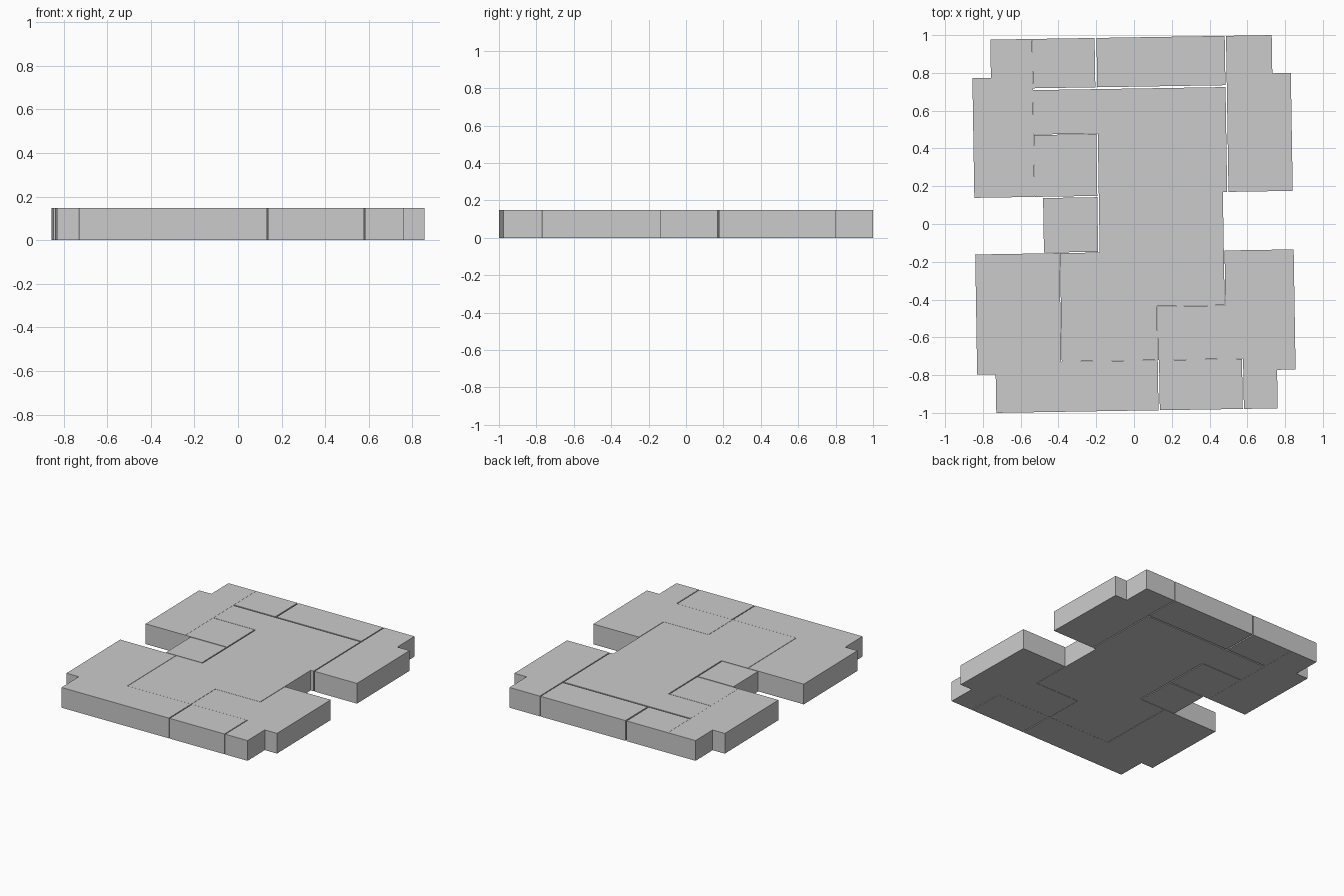
import bpy, bmesh, math

if "Cube" in bpy.data.objects:
    bpy.data.objects.remove(bpy.data.objects["Cube"])

HEIGHT = 0.148
TILT = math.radians(0.92)   # the whole plan is turned slightly


def room(name, outline):
    """Extrude a plan outline into a flat-faced slab."""
    bm = bmesh.new()
    face = bm.faces.new([bm.verts.new((x, y, 0)) for x, y in outline])
    top = bmesh.ops.extrude_face_region(bm, geom=[face])["geom"]
    bmesh.ops.translate(bm, vec=(0, 0, HEIGHT),
                        verts=[v for v in top if isinstance(v, bmesh.types.BMVert)])
    bmesh.ops.recalc_face_normals(bm, faces=bm.faces)
    mesh = bpy.data.meshes.new(name)
    bm.to_mesh(mesh)
    bm.free()
    obj = bpy.data.objects.new(name, mesh)
    obj.rotation_euler.z = TILT
    bpy.context.collection.objects.link(obj)
    return obj


def rect(x0, x1, y0, y1):
    return [(x0, y0), (x1, y0), (x1, y1), (x0, y1)]


def corner(inner, y_in, y_out, sx, sy):
    """Outer room with a stepped corner; sx, sy choose the quadrant."""
    pts = [(inner, y_in), (0.843, y_in), (0.843, 0.786),
           (0.745, 0.786), (0.745, y_out), (inner, y_out)]
    return [(x * sx, y * sy) for x, y in pts]


# Rooms with stepped corners
room("north_west_room", corner(0.524, 0.152, 0.988, -1, 1))
room("north_east_room", corner(0.503, 0.162, 0.988, 1, 1))

# Rooms along the north side
room("north_room_small", rect(-0.523, -0.193, 0.727, 0.988))
room("north_room_large", rect(-0.183, 0.496, 0.727, 0.988))
room("inner_west_room", rect(-0.523, -0.192, 0.152, 0.479))
room("west_entry", rect(-0.479, -0.192, -0.144, 0.145))

# Central hall reaching along the north corridor and the south-west side
room("central_hall", [
    (-0.523, 0.482), (-0.184, 0.482), (-0.184, -0.148), (-0.394, -0.148),
    (-0.394, -0.722), (0.114, -0.722), (0.114, -0.437), (0.473, -0.437),
    (0.473, 0.162), (0.496, 0.162), (0.496, 0.717), (-0.523, 0.717)])

# South side
room("south_west_room", [
    (-0.843, -0.148), (-0.397, -0.148), (-0.397, -0.723), (0.114, -0.723),
    (0.114, -0.988), (-0.745, -0.988), (-0.745, -0.784), (-0.843, -0.784)])
room("south_room", rect(0.121, 0.560, -0.988, -0.723))
room("south_east_room", [
    (0.477, -0.148), (0.843, -0.148), (0.843, -0.784), (0.745, -0.784),
    (0.745, -0.988), (0.566, -0.988), (0.566, -0.722), (0.116, -0.722),
    (0.116, -0.439), (0.477, -0.439)])
